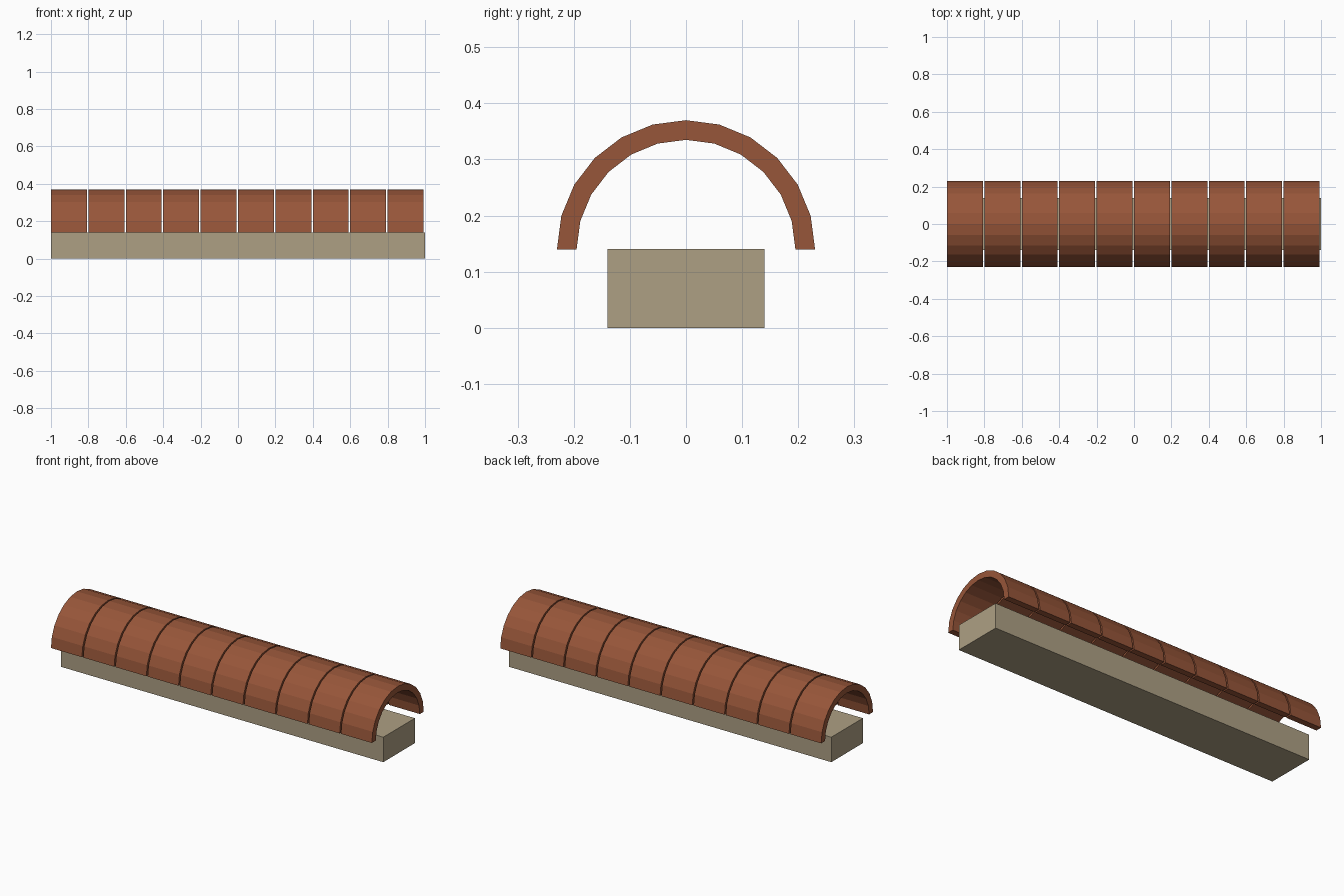
import bpy, bmesh, math

if "Cube" in bpy.data.objects:
    bpy.data.objects.remove(bpy.data.objects["Cube"])


def material(name, rgb):
    m = bpy.data.materials.new(name)
    m.diffuse_color = (*rgb, 1.0)
    m.use_nodes = True
    m.node_tree.nodes["Principled BSDF"].inputs["Base Color"].default_value = m.diffuse_color
    return m


def finish(name, bm, mat):
    bmesh.ops.recalc_face_normals(bm, faces=bm.faces)
    me = bpy.data.meshes.new(name)
    bm.to_mesh(me)
    bm.free()
    me.materials.append(mat)
    ob = bpy.data.objects.new(name, me)
    bpy.context.collection.objects.link(ob)
    return ob


terracotta = material("terracotta", (0.31, 0.092, 0.041))
stone = material("stone", (0.42, 0.35, 0.23))

# Stone beam under the tiles
bm = bmesh.new()
bmesh.ops.create_cube(bm, size=1.0)
for v in bm.verts:
    v.co = (v.co.x * 2.0, v.co.y * 0.28, (v.co.z + 0.5) * 0.14)
finish("ridge_beam", bm, stone)

# Half-round ridge tiles in a row
SEGMENTS, OUTER, INNER, BASE_Z = 12, 0.23, 0.195, 0.14
TILES, PITCH, LENGTH = 10, 0.2, 0.192


def ridge_tile(name, x):
    bm = bmesh.new()
    rings = []
    for i in range(SEGMENTS + 1):
        a = math.pi * i / SEGMENTS
        rings.append([bm.verts.new((px, r * math.cos(a), BASE_Z + r * math.sin(a)))
                      for px, r in ((x, OUTER), (x + LENGTH, OUTER),
                                    (x + LENGTH, INNER), (x, INNER))])
    for a, b in zip(rings, rings[1:]):
        for k in range(4):
            n = (k + 1) % 4
            bm.faces.new((a[k], a[n], b[n], b[k]))
    bm.faces.new(rings[0])
    bm.faces.new(rings[-1])
    finish(name, bm, terracotta)


for t in range(TILES):
    ridge_tile(f"ridge_tile_{t + 1}", -1.0 + t * PITCH)
